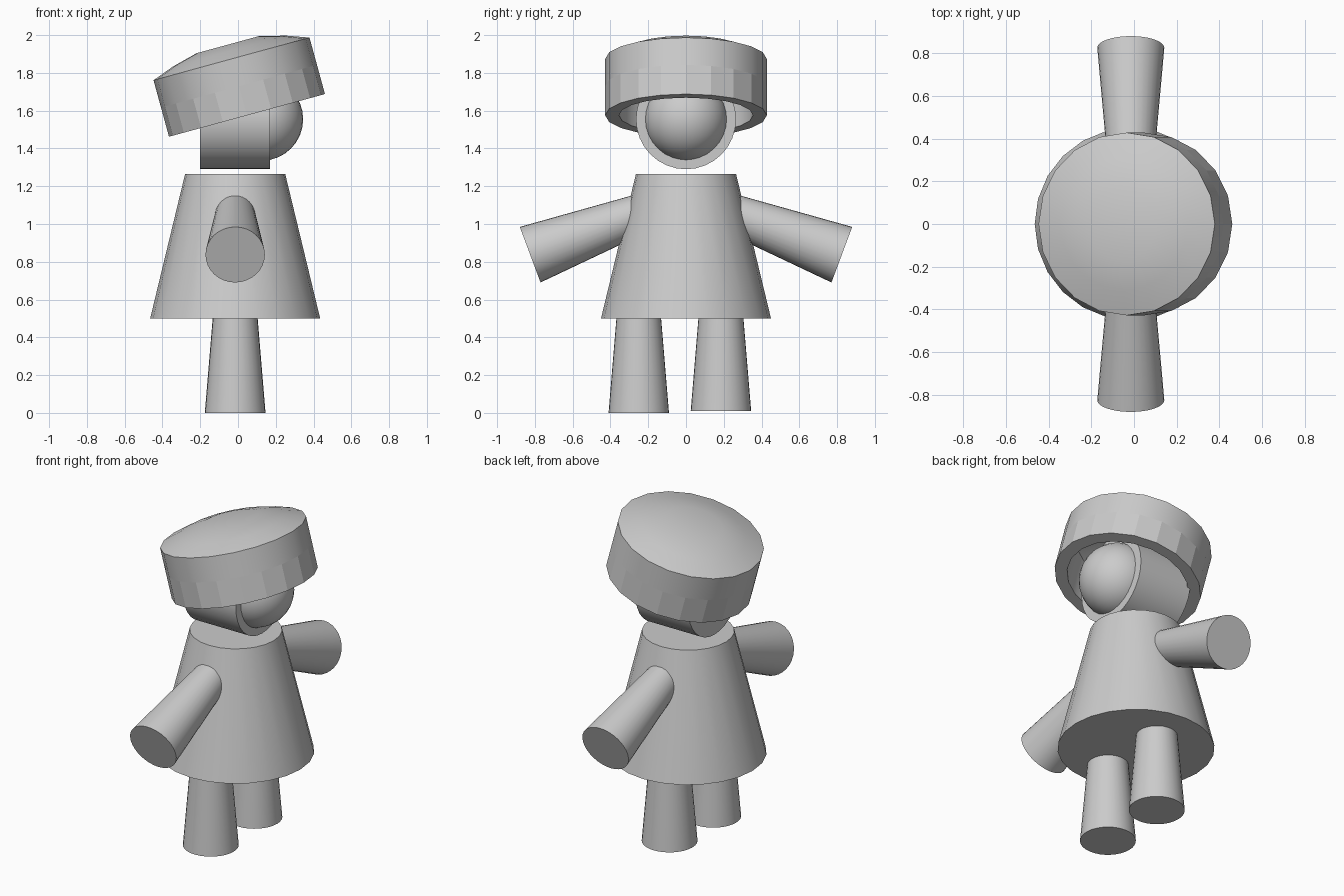
import bpy, bmesh, math
from mathutils import Vector

if "Cube" in bpy.data.objects:
    bpy.data.objects.remove(bpy.data.objects["Cube"])

CX = -0.015  # body axis


def finish(obj, name, angle=35):
    obj.name = name
    bpy.ops.object.select_all(action='DESELECT')
    bpy.context.view_layer.objects.active = obj
    obj.select_set(True)
    bpy.ops.object.shade_smooth_by_angle(angle=math.radians(angle))
    return obj


def frustum(name, start, end, r1, r2, sides=32):
    """Tapered cylinder running from start to end."""
    a, b = Vector(start), Vector(end)
    bpy.ops.mesh.primitive_cone_add(vertices=sides, radius1=r1, radius2=r2,
                                    depth=(b - a).length, location=(a + b) / 2)
    obj = bpy.context.object
    obj.rotation_euler = (b - a).to_track_quat('Z', 'Y').to_euler()
    return finish(obj, name)


def lathe(name, profile, sides):
    """Revolve (radius, height) points around z; both ends are capped."""
    bm = bmesh.new()
    rings = [[bm.verts.new((r * math.cos(2 * math.pi * i / sides),
                            r * math.sin(2 * math.pi * i / sides), z))
              for i in range(sides)] for r, z in profile]
    for lo, hi in zip(rings, rings[1:]):
        for i in range(sides):
            j = (i + 1) % sides
            bm.faces.new((lo[i], lo[j], hi[j], hi[i]))
    bm.faces.new(rings[0])
    bm.faces.new(rings[-1])
    bmesh.ops.recalc_face_normals(bm, faces=bm.faces)
    mesh = bpy.data.meshes.new(name)
    bm.to_mesh(mesh)
    bm.free()
    obj = bpy.data.objects.new(name, mesh)
    bpy.context.collection.objects.link(obj)
    return finish(obj, name)


# Dress
frustum("dress", (CX, 0, 0.5), (CX, 0, 1.265), 0.45, 0.265, 24)

# Legs: slightly uneven in position and height
for name, y, z in (("right_leg", -0.25, 0.0), ("left_leg", 0.185, 0.01)):
    frustum(name, (CX, y, z), (CX, y, z + 0.6), 0.16, 0.11)

# Arms
for name, s in (("right_arm", -1), ("left_arm", 1)):
    frustum(name, (CX, s * 0.825, 0.8375), (CX, s * 0.216, 1.065), 0.157, 0.102)

# Hair drum and round face
frustum("hair", (-0.2, 0, 1.555), (0.17, 0, 1.555), 0.265, 0.265)
bpy.ops.mesh.primitive_uv_sphere_add(segments=32, ring_count=16, radius=0.22,
                                     location=(0.125, 0, 1.555))
finish(bpy.context.object, "face")

# Hollow tilted hat with a shallow dome
hat = lathe("hat", [(0.17, 0.31), (0.355, 0.25), (0.355, 0), (0.428, 0), (0.428, 0.16),
                    (0.428, 0.31), (0.31, 0.353), (0.17, 0.388)], 20)
hat.location = (0.0475, 0, 1.575)
hat.rotation_euler = (0, math.radians(-15.3), 0)
# Faceted lower band of the hat
for p in hat.data.polygons:
    c = p.center
    if abs(p.normal.z) < 0.1 and math.hypot(c.x, c.y) > 0.4 and c.z < 0.15:
        p.use_smooth = False
